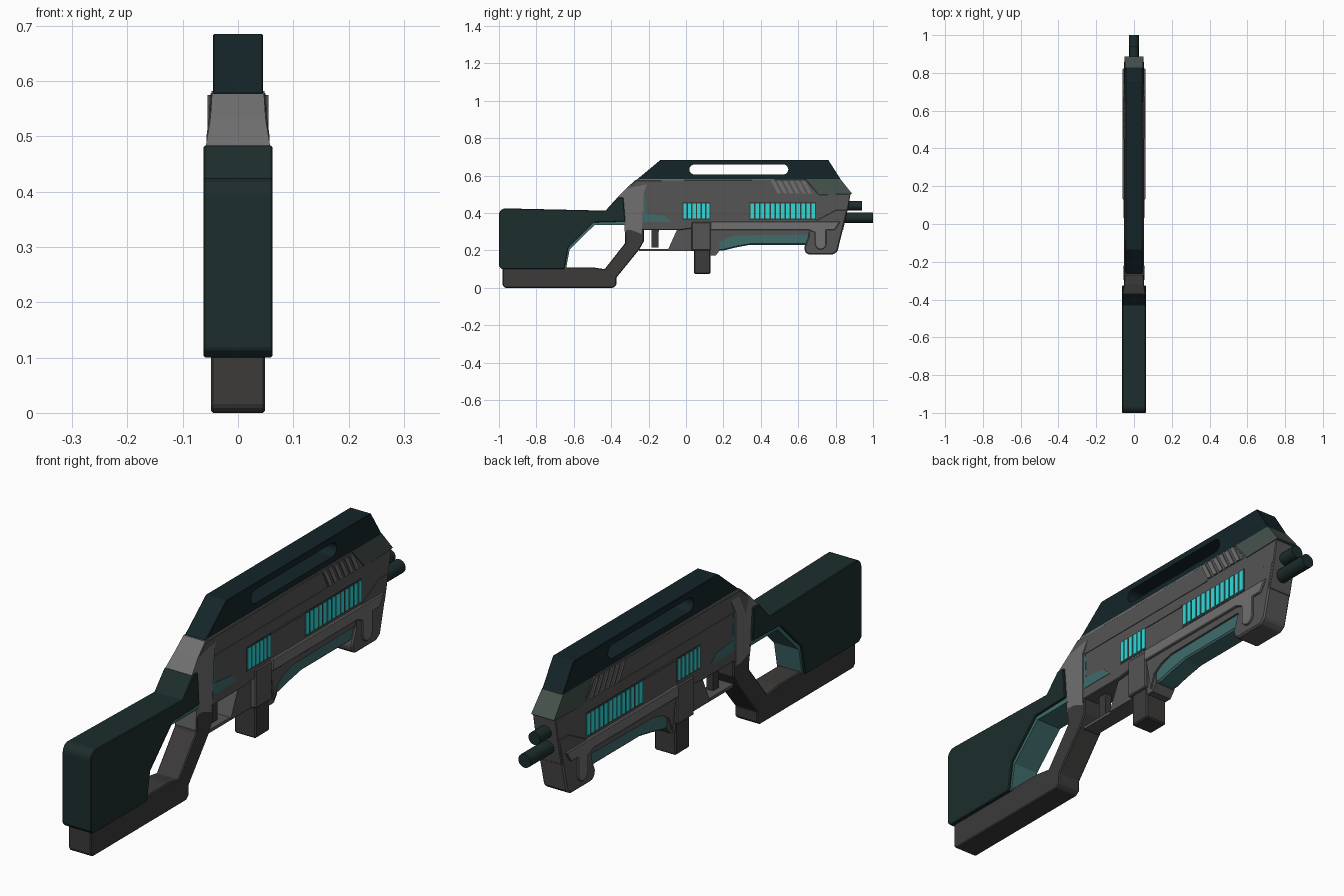
import bpy, bmesh, math

if "Cube" in bpy.data.objects:
    bpy.data.objects.remove(bpy.data.objects["Cube"])

def mat(name, c):
    m = bpy.data.materials.new(name)
    m.diffuse_color = (*c, 1)
    m.use_nodes = True
    m.node_tree.nodes["Principled BSDF"].inputs["Base Color"].default_value = m.diffuse_color
    return m

GREY = mat("body grey", (.09, .09, .09))
LIGHT = mat("light grey", (.16, .16, .16))
DARK = mat("dark grey", (.045, .043, .042))
GREEN = mat("dark green", (.012, .026, .026))
COVER = mat("cover black green", (.007, .018, .022))
NOSE = mat("nose green", (.06, .085, .07))
TEAL = mat("teal", (.05, .15, .15))
CYAN = mat("cyan", (.03, .7, .7))


def prism(name, pts, x, m, bevel=0.0, x0=None):
    """Extrude a (y, z[, half width]) profile across x; x0 makes a mirrored pair of side plates."""
    bm = bmesh.new()
    outer = [bm.verts.new((p[2] if len(p) > 2 else x, p[0], p[1])) for p in pts]
    inner = [bm.verts.new((-v.co.x if x0 is None else x0, v.co.y, v.co.z)) for v in outer]
    bm.faces.new(outer)
    bm.faces.new(inner[::-1])
    n = len(pts)
    for i in range(n):
        j = (i + 1) % n
        bm.faces.new((outer[j], outer[i], inner[i], inner[j]))
    bmesh.ops.recalc_face_normals(bm, faces=bm.faces)
    me = bpy.data.meshes.new(name)
    bm.to_mesh(me)
    bm.free()
    ob = bpy.data.objects.new(name, me)
    bpy.context.collection.objects.link(ob)
    me.materials.append(m)
    if x0 is not None:
        ob.modifiers.new("mirror", 'MIRROR')
    if bevel:
        b = ob.modifiers.new("bevel", 'BEVEL')
        b.width, b.segments, b.limit_method = bevel, 1, 'ANGLE'
    return ob


def rect(y0, y1, z0, z1):
    return [(y0, z0), (y1, z0), (y1, z1), (y0, z1)]


def arc(cy, cz, r, a0, a1, n=8):
    return [(cy + r * math.cos(math.radians(a0 + (a1 - a0) * i / n)),
             cz + r * math.sin(math.radians(a0 + (a1 - a0) * i / n))) for i in range(n + 1)]


def rod(name, r, y0, y1, z, m):
    bpy.ops.mesh.primitive_cylinder_add(vertices=20, radius=r, depth=y1 - y0,
                                        location=(0, (y0 + y1) / 2, z), rotation=(math.pi / 2, 0, 0))
    ob = bpy.context.object
    ob.name = name
    ob.data.materials.append(m)
    bpy.ops.object.shade_smooth_by_angle(angle=math.radians(35))
    return ob


# Shoulder stock, with the lower rail and sloping rear grip
prism("stock", arc(-.965, .39, .035, 180, 92, 5) + [
    (-.43, .413), (-.367, .483), (-.335, .483), (-.325, .355), (-.495, .35),
    (-.63, .215), (-.65, .1), (-.985, .1), (-1, .115)], .0625, GREEN, .003)
prism("stock_trim", [(-.32, .358), (-.51, .358), (-.645, .22), (-.665, .1), (-.642, .1),
                     (-.622, .205), (-.49, .335), (-.32, .335)], .054, TEAL)
prism("lower_rail_grip", [(-.98, .11), (-.98, .012), (-.968, 0), (-.39, 0), (-.372, .015),
                          (-.372, .055), (-.25, .205), (-.225, .25), (-.225, .32), (-.325, .32),
                          (-.325, .24), (-.435, .1), (-.5, .11)], .049, DARK, .004)

# Receiver and flared rear bracket
prism("receiver", [(-.33, .34), (-.345, .48), (-.32, .53), (-.265, .575), (.64, .58), (.71, .5),
                   (.88, .503), (.865, .42), (.84, .31), (.18, .31), (.13, .33), (-.03, .31),
                   (-.23, .31)], .05, GREY, .003)
prism("rear_bracket", [(-.325, .25, .044), (-.33, .355, .053), (-.367, .483, .058), (-.32, .532, .05),
                       (-.27, .577, .047), (-.2, .577, .047), (-.228, .5, .057), (-.235, .31, .052),
                       (-.237, .25, .044)], .05, LIGHT)

# Trigger, guard and guard front web
prism("guard_bar", rect(-.25, .05, .196, .208), .032, GREY)
prism("guard_web", [(-.035, .34), (-.098, .2), (.05, .2), (.05, .34)], .036, GREY)
prism("trigger", [(-.185, .33), (-.185, .215), (-.148, .215), (-.148, .29), (-.14, .33)], .014, DARK)

# Magazine grip below the receiver
prism("magazine_collar", rect(.03, .132, .2, .352), .056, GREY, .004)
prism("magazine", rect(.043, .13, .075, .21), .046, DARK, .005)
prism("grip_foot", [(.12, .31), (.12, .172), (.158, .172), (.18, .2), (.18, .31)], .044, GREY)

# Curved teal hand grip and heavy front block
prism("hand_grip", [(.17, .315), (.172, .2), (.2, .2), (.26, .215), (.34, .23), (.66, .23),
                    (.66, .315)], .042, TEAL, .006)
prism("hand_grip_rim", [(.13, .315), (.155, .185), (.175, .24), (.215, .265), (.27, .28),
                        (.66, .285), (.66, .315)], .05, GREY)
prism("front_block", [(.65, .34), (.655, .275), (.632, .215), (.638, .19), (.655, .178), (.785, .178),
                      (.81, .195), (.865, .42), (.8, .42)], .052, GREY, .006)

# Side rails with a round-ended tab at the front
prism("side_rail", [(.13, .31), (.655, .31)] + [(.69, .295)] + arc(.72, .235, .03, 180, 360)
      + [(.75, .31), (.795, .31), (.825, .355), (.13, .355)], .06, LIGHT, .003, x0=.045)

# Top cover with a through slot, and the nose wrapped around its front
cover = prism("top_cover", [(-.265, .577), (-.135, .685), (.76, .685), (.83, .575), (.7, .52),
                            (.6, .575)], .045, COVER, .002)
slot = prism("slot_cutter", arc(.52, .633, .027, -90, 90) + arc(.045, .633, .027, 90, 270), .1, COVER)
slot.hide_render = True
slot.hide_viewport = True
cut = cover.modifiers.new("slot", 'BOOLEAN')
cut.object, cut.solver = slot, 'EXACT'
prism("nose", [(.64, .582, .046), (.825, .582, .046), (.888, .503, .05), (.71, .498, .052)], .05, NOSE)

# Two barrels
rod("upper_barrel", .025, .8, .94, .44, GREEN)
rod("lower_barrel", .027, .78, 1.0, .375, GREEN)

# Glowing side windows: dark backing plus a row of bars
for tag, y0, y1, count in (("rear", -.018, .13, 6), ("front", .34, .695, 13)):
    prism(tag + "_window_back", rect(y0, y1, .363, .458), .0512, DARK, x0=.045)
    step = (y1 - y0) / count
    for i in range(count):
        y = y0 + step * i
        prism(f"{tag}_window_bar_{i + 1}", rect(y + step * .15, y + step * .85, .37, .452),
              .0535, CYAN, x0=.045)
prism("window_bridge", rect(.132, .335, .452, .46), .053, GREY, x0=.045)

# Slanted vent slats
prism("vent_back", [(.45, .575), (.64, .575), (.695, .503), (.485, .503)], .0512, GREY, x0=.045)
for i in range(6):
    y = .452 + i * .033
    prism(f"vent_slat_{i + 1}", [(y, .575), (y + .02, .575), (y + .057, .505), (y + .037, .505)],
          .055, LIGHT, x0=.045)

# Teal pocket panel behind the rear window, and the long seam strip
prism("pocket_panel", [(-.228, .352), (-.078, .352), (-.115, .385), (-.215, .395), (-.22, .5), (-.23, .5)],
      .0515, TEAL, x0=.045)
prism("seam_strip", rect(-.23, .48, .497, .503), .0525, GREY, x0=.045)
prism("cover_seam", rect(-.255, .63, .57, .582), .048, LIGHT)
